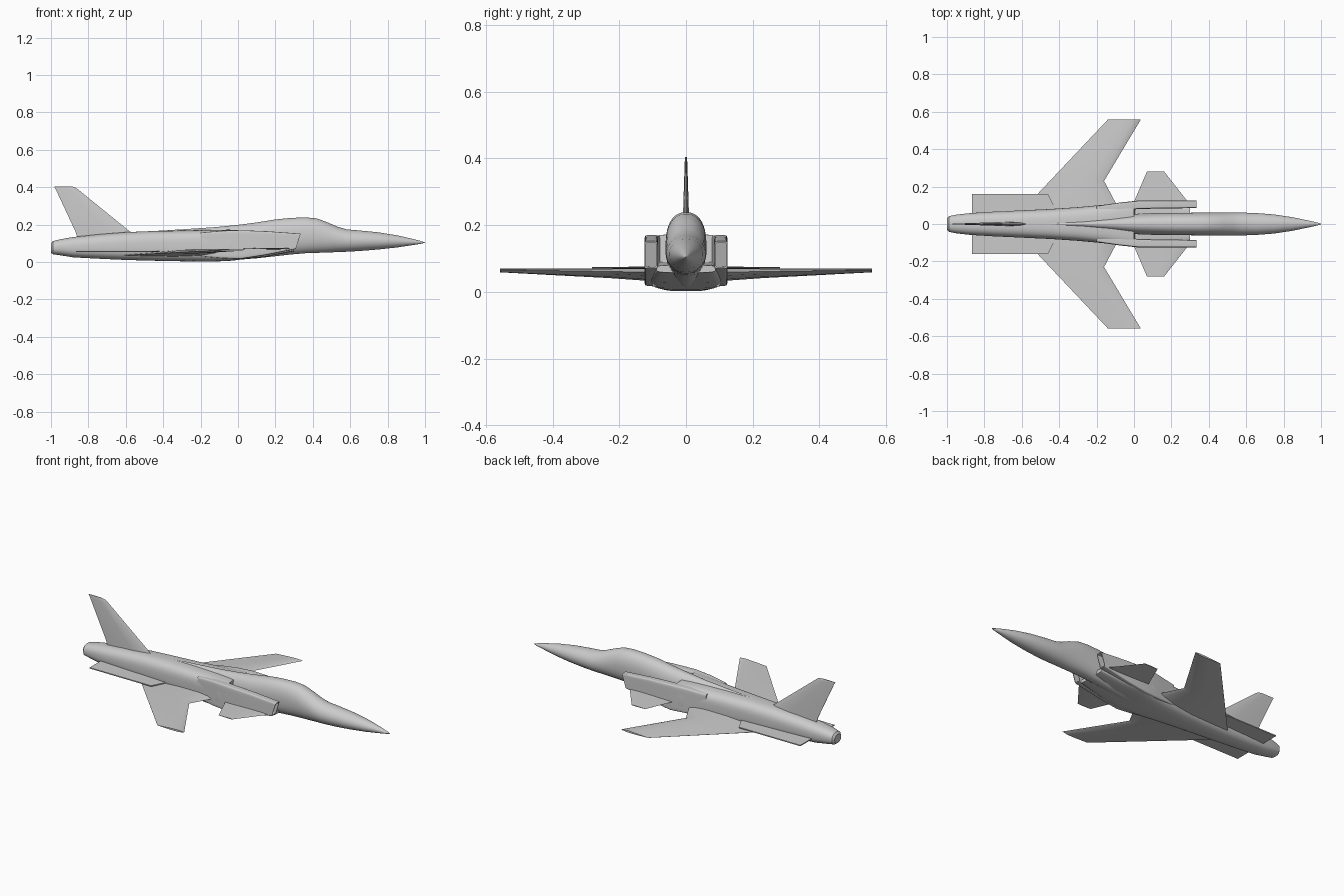
import bpy, bmesh, math

grey = bpy.data.materials.new("airframe_grey")
grey.diffuse_color = (0.6, 0.6, 0.6, 1)


def finish(name, bm, angle=35):
    bmesh.ops.recalc_face_normals(bm, faces=bm.faces)
    me = bpy.data.meshes.new(name)
    bm.to_mesh(me)
    bm.free()
    me.materials.append(grey)
    ob = bpy.data.objects.new(name, me)
    bpy.context.collection.objects.link(ob)
    bpy.context.view_layer.objects.active = ob
    ob.select_set(True)
    bpy.ops.object.shade_smooth_by_angle(angle=math.radians(angle))
    ob.select_set(False)
    return ob


def skin(bm, rings):
    """Join rings of points into a closed skin; returns the end faces."""
    vs = [[bm.verts.new(p) for p in r] for r in rings]
    n = len(vs[0])
    for a, b in zip(vs, vs[1:]):
        for i in range(n):
            j = (i + 1) % n
            bm.faces.new((a[i], a[j], b[j], b[i]))
    return bm.faces.new(vs[0]), bm.faces.new(vs[-1])


def section(x, y0, y1, z0, z1, power, slant=0.0, n=40):
    """Rounded-box cross-section (power 2 = ellipse)."""
    pts = []
    for i in range(n):
        t = 2 * math.pi * (i + 0.5) / n
        c, s = math.cos(t), math.sin(t)
        u = math.copysign(abs(c) ** (2 / power), c)
        w = math.copysign(abs(s) ** (2 / power), s)
        pts.append((x + slant * w, (y0 + y1) / 2 + u * (y1 - y0) / 2,
                    (z0 + z1) / 2 + w * (z1 - z0) / 2))
    return pts


def body(name, rows):
    bm = bmesh.new()
    skin(bm, [section(x, -h, h, a, b, p) for x, h, a, b, p in rows])
    return finish(name, bm)


# Nose, canopy and spine: x, half width, bottom, top, power
body("forward_fuselage", [
    (-0.45, 0.012, 0.08, 0.166, 2), (-0.27, 0.025, 0.05, 0.177, 2),
    (-0.12, 0.042, 0.02, 0.187, 2.1), (0.0, 0.054, 0.012, 0.199, 2.2),
    (0.1, 0.058, 0.02, 0.212, 2.2), (0.2, 0.06, 0.031, 0.228, 2.3),
    (0.28, 0.06, 0.04, 0.236, 2.3), (0.36, 0.061, 0.047, 0.239, 2.3),
    (0.42, 0.061, 0.049, 0.234, 2.2), (0.48, 0.061, 0.051, 0.212, 2.1),
    (0.53, 0.061, 0.053, 0.19, 2), (0.58, 0.061, 0.055, 0.175, 2),
    (0.65, 0.059, 0.059, 0.169, 2), (0.75, 0.051, 0.067, 0.159, 2),
    (0.85, 0.036, 0.078, 0.143, 2), (0.93, 0.019, 0.09, 0.125, 2),
    (0.98, 0.008, 0.098, 0.112, 2), (1.0, 0.001, 0.103, 0.105, 2)])

# Engine body, narrowing forward into the fairing under the nose
body("rear_fuselage", [
    (-1.0, 0.03, 0.05, 0.1, 2.3), (-0.99, 0.042, 0.042, 0.112, 2.3),
    (-0.95, 0.05, 0.036, 0.122, 2.4), (-0.88, 0.058, 0.025, 0.134, 2.5),
    (-0.75, 0.066, 0.018, 0.148, 2.6), (-0.6, 0.073, 0.011, 0.16, 2.8),
    (-0.45, 0.08, 0.007, 0.166, 3), (-0.3, 0.09, 0.004, 0.169, 3.3),
    (-0.15, 0.104, 0.002, 0.172, 3.8), (-0.05, 0.118, 0.006, 0.173, 4.4),
    (0.0, 0.122, 0.011, 0.172, 5), (0.005, 0.118, 0.012, 0.09, 5),
    (0.15, 0.105, 0.028, 0.085, 5), (0.3, 0.088, 0.058, 0.08, 5)])

# Side intakes with a hollow mouth
for side, label in ((1, "left"), (-1, "right")):
    bm = bmesh.new()
    rows = [(-0.2, 0.05, 0.097, 0.03, 0.158, 0), (-0.08, 0.066, 0.114, 0.02, 0.168, 0),
            (0.02, 0.08, 0.125, 0.018, 0.17, 0), (0.15, 0.083, 0.125, 0.037, 0.165, 0.006),
            (0.322, 0.085, 0.125, 0.07, 0.152, 0.013)]
    rings = [section(x, side * a, side * b, c, d, 9, s) for x, a, b, c, d, s in rows]
    # inner lip and duct
    for x in (0.322, 0.26):
        rings.append(section(x, side * 0.089, side * 0.121, 0.075, 0.147, 9, 0.012))
    skin(bm, rings)
    finish(label + "_intake", bm)


def aerofoil(le, te, y, z_le, z_te, up, down):
    """Closed wing section from leading to trailing edge."""
    shape = [(0, 0, 0), (0.06, 0.6, -0.5), (0.22, 1, -1), (0.5, 0.85, -0.9),
             (1, 0.04, -0.04)]
    def pt(t, h):
        k = h * (up if h > 0 else down)
        return (le + (te - le) * t, y, z_le + (z_te - z_le) * t + k)
    return [pt(t, h) for t, h, _ in shape] + [pt(t, l) for t, _, l in shape[:0:-1]]


# Forward-swept wings: leading x, trailing x, y, heights, thickness
wing = [(-0.07, -0.61, 0.06, 0.058, 0.036, 0.018, 0.02),
        (-0.16, -0.45, 0.23, 0.061, 0.045, 0.013, 0.013),
        (0.036, -0.14, 0.558, 0.066, 0.062, 0.005, 0.006)]
# Foreplanes on the intake sides
foreplane = [(0.295, -0.004, 0.11, 0.072, 0.072, 0.004, 0.004),
             (0.16, 0.07, 0.282, 0.072, 0.072, 0.002, 0.002)]
for name, rows in (("wing", wing), ("foreplane", foreplane)):
    for side, label in ((1, "left_"), (-1, "right_")):
        bm = bmesh.new()
        skin(bm, [aerofoil(a, b, side * y, *rest) for a, b, y, *rest in rows])
        finish(label + name, bm, 20)

# Flat strakes beside the engine
for side, label in ((1, "left"), (-1, "right")):
    bm = bmesh.new()
    skin(bm, [[(x, side * y, z) for x, y in
               ((-0.865, 0.04), (-0.865, 0.16), (-0.46, 0.16), (-0.4, 0.04))]
              for z in (0.054, 0.06)])
    finish(label + "_strake", bm)

# Tail fin: front x, back x, height, half thickness
bm = bmesh.new()
rings = []
for f, b, z, h in ((-0.52, -0.855, 0.12, 0.012), (-0.58, -0.87, 0.165, 0.011),
                   (-0.855, -0.974, 0.388, 0.004), (-0.872, -0.98, 0.4, 0.003),
                   (-0.893, -0.983, 0.405, 0.002)):
    c = b - f
    rings.append([(f, 0, z), (f + c * 0.12, h * 0.7, z), (f + c * 0.4, h, z), (b, 0.001, z),
                  (b, -0.001, z), (f + c * 0.4, -h, z), (f + c * 0.12, -h * 0.7, z)])
skin(bm, rings)
finish("tail_fin", bm, 20)
